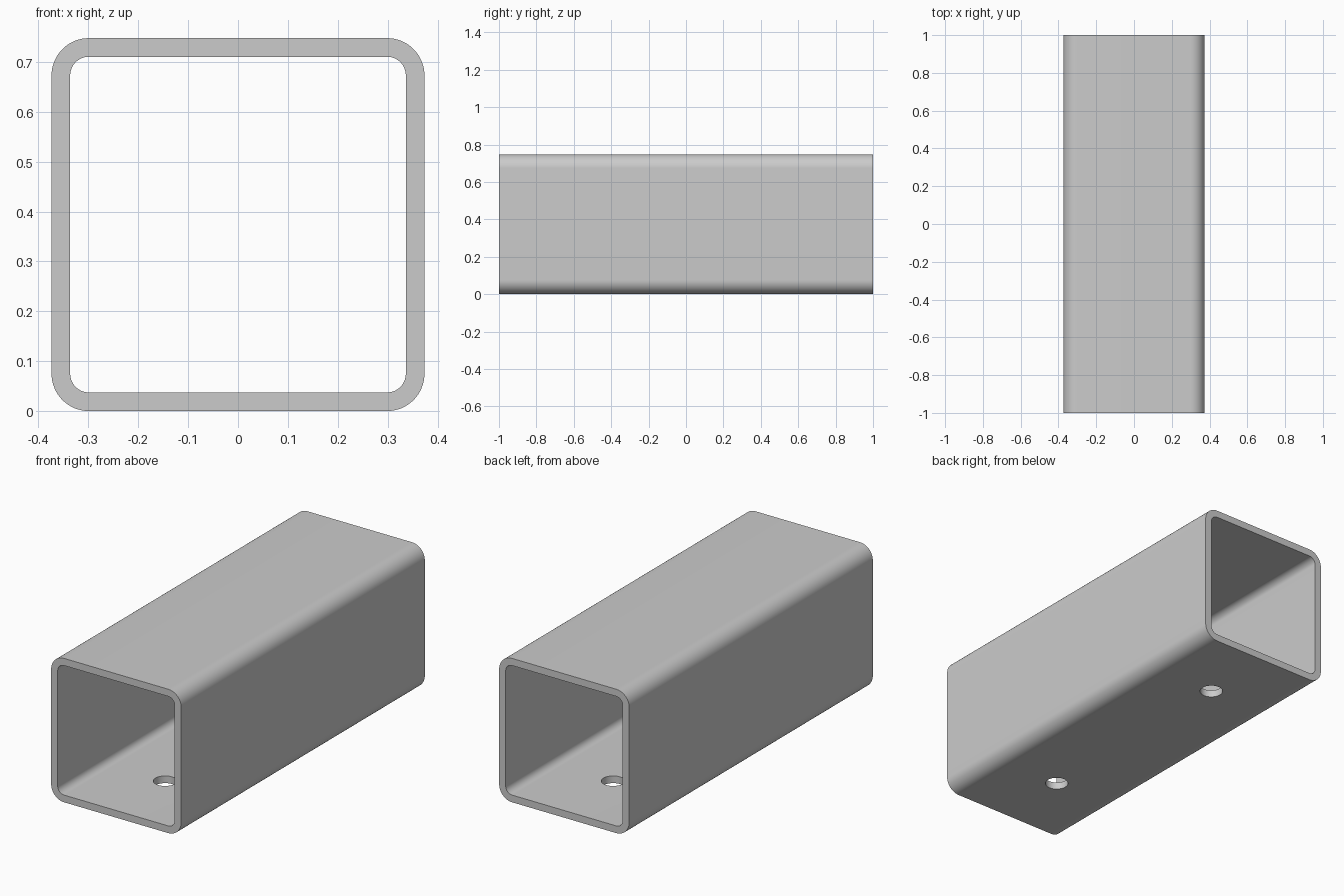
import bpy, bmesh
from math import radians, cos, sin, pi

if "Cube" in bpy.data.objects:
    bpy.data.objects.remove(bpy.data.objects["Cube"])

U = 2 / 107            # model unit: tube is 40 wide, 107 long, wall 2
W, L, T = 40 * U, 107 * U, 2 * U
R_OUT, R_IN = 4 * U, 2 * U
HOLE_R, HOLE_Y = 3 * U, 32 * U
SEG = 16               # segments per rounded corner


def rounded_square(half, r):
    """Points (x, z) of a rounded square centred at half the tube height."""
    c = half - r
    pts = []
    for i, (sx, sz) in enumerate([(1, 1), (-1, 1), (-1, -1), (1, -1)]):
        for k in range(SEG + 1):
            a = (i + k / SEG) * pi / 2
            pts.append((sx * c + r * cos(a), sz * c + r * sin(a) + W / 2))
    return pts


# Square tube: outer and inner rings at both ends, bridged into walls
bm = bmesh.new()
profiles = [rounded_square(W / 2, R_OUT), rounded_square(W / 2 - T, R_IN)]
rings = [[bm.verts.new((x, y, z)) for x, z in profiles[p]]
         for p, y in [(0, -L / 2), (0, L / 2), (1, L / 2), (1, -L / 2)]]
n = len(rings[0])
for a, b in zip(rings, rings[1:] + rings[:1]):
    for i in range(n):
        j = (i + 1) % n
        bm.faces.new((a[i], a[j], b[j], b[i]))
bmesh.ops.recalc_face_normals(bm, faces=bm.faces)
mesh = bpy.data.meshes.new("square_tube")
bm.to_mesh(mesh)
bm.free()
tube = bpy.data.objects.new("square_tube", mesh)
bpy.context.collection.objects.link(tube)

# Two screw holes through the bottom wall
for s in (-1, 1):
    bpy.ops.mesh.primitive_cylinder_add(vertices=48, radius=HOLE_R, depth=4 * T,
                                        location=(0, s * HOLE_Y, T / 2))
    cutter = bpy.context.object
    cutter.name = "hole_cutter"
    cutter.hide_render = True
    mod = tube.modifiers.new("hole", 'BOOLEAN')
    mod.operation = 'DIFFERENCE'
    mod.solver = 'EXACT'
    mod.object = cutter
    bpy.context.view_layer.objects.active = tube
    bpy.ops.object.modifier_apply(modifier=mod.name)
    bpy.data.objects.remove(cutter, do_unlink=True)

# Smooth corners and hole walls, crisp ends
bpy.ops.object.select_all(action='DESELECT')
tube.select_set(True)
bpy.context.view_layer.objects.active = tube
bpy.ops.object.shade_smooth_by_angle(angle=radians(30))
